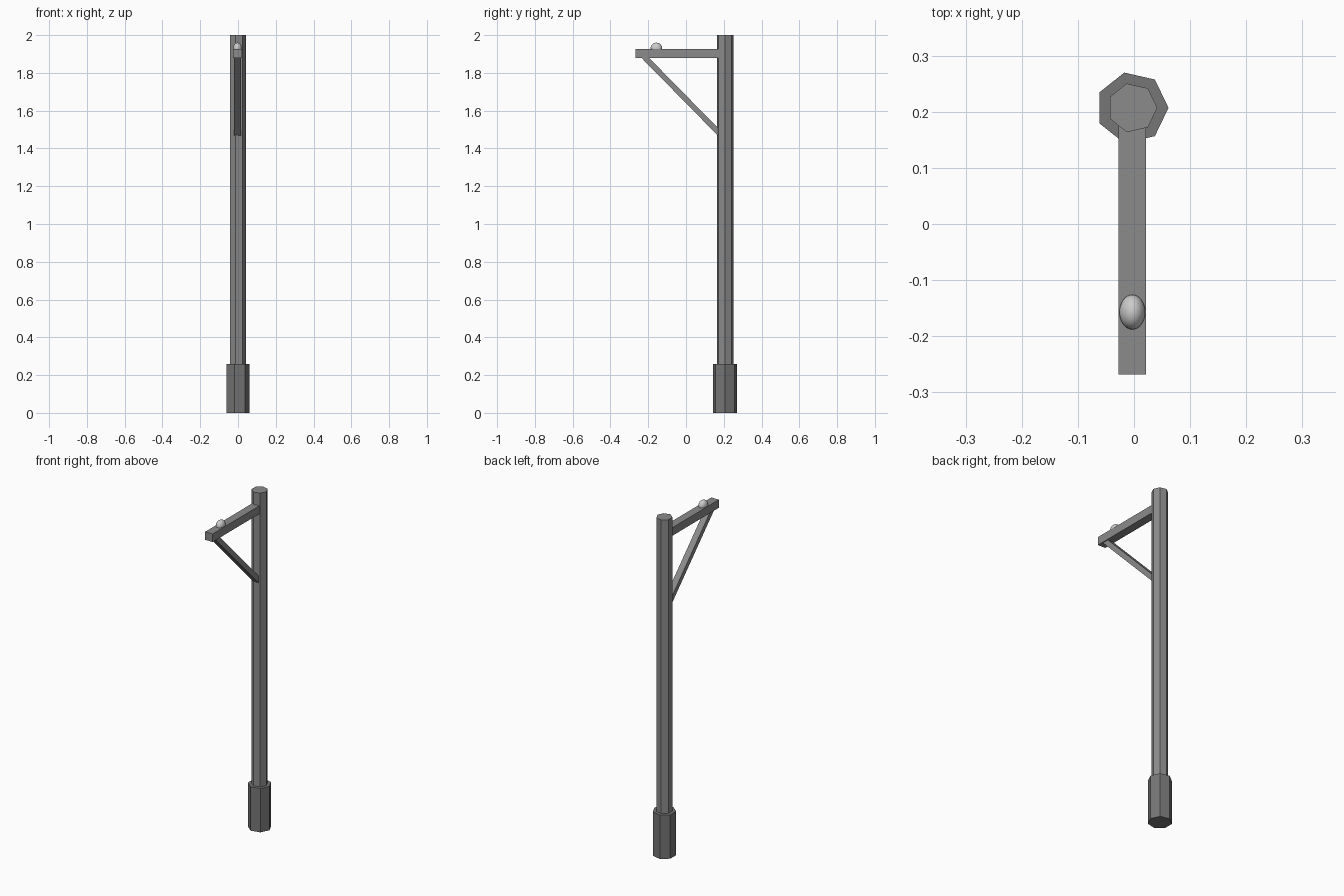
import bpy, math

if "Cube" in bpy.data.objects:
    bpy.data.objects.remove(bpy.data.objects["Cube"])

CX, POLE_Y = -0.003, 0.207


def grey(name, v):
    m = bpy.data.materials.new(name)
    m.diffuse_color = (v, v, v, 1)
    m.use_nodes = True
    m.node_tree.nodes["Principled BSDF"].inputs["Base Color"].default_value = m.diffuse_color
    return m


STEEL = grey("dark_steel", 0.26)
BASE = grey("darker_base", 0.18)
CERAMIC = grey("pale_ceramic", 0.95)


def prism(name, radius, z0, z1, mat):
    # seven-sided upright with one corner facing +x
    bpy.ops.mesh.primitive_cylinder_add(
        vertices=7, radius=radius, depth=z1 - z0,
        location=(CX, POLE_Y, (z0 + z1) / 2))
    ob = bpy.context.object
    ob.name = name
    v = ob.data.vertices[0].co
    ob.rotation_euler.z = -math.atan2(v.y, v.x)
    ob.data.materials.append(mat)


def beam(name, width, thick, a, b):
    # square bar between two (y, z) points
    dy, dz = b[0] - a[0], b[1] - a[1]
    bpy.ops.mesh.primitive_cube_add(
        size=1, location=(CX, (a[0] + b[0]) / 2, (a[1] + b[1]) / 2),
        rotation=(math.atan2(dz, dy), 0, 0))
    ob = bpy.context.object
    ob.name = name
    ob.scale = (width, math.hypot(dy, dz), thick)
    ob.data.materials.append(STEEL)


# upright pole and its thicker foot
prism("foot", 0.0645, 0, 0.26, BASE)
prism("pole", 0.0445, 0.02, 2.0, STEEL)

# horizontal arm and diagonal brace, both let into the pole
beam("arm", 0.049, 0.048, (-0.268, 1.902), (0.20, 1.902))
beam("brace", 0.037, 0.029, (-0.23, 1.894), (0.18, 1.477))

# small insulator knob on the arm
bpy.ops.mesh.primitive_uv_sphere_add(
    segments=32, ring_count=16, radius=1, location=(CX, -0.157, 1.93))
knob = bpy.context.object
knob.name = "insulator_knob"
knob.scale = (0.023, 0.031, 0.03)
knob.data.materials.append(CERAMIC)
bpy.ops.object.shade_smooth()
